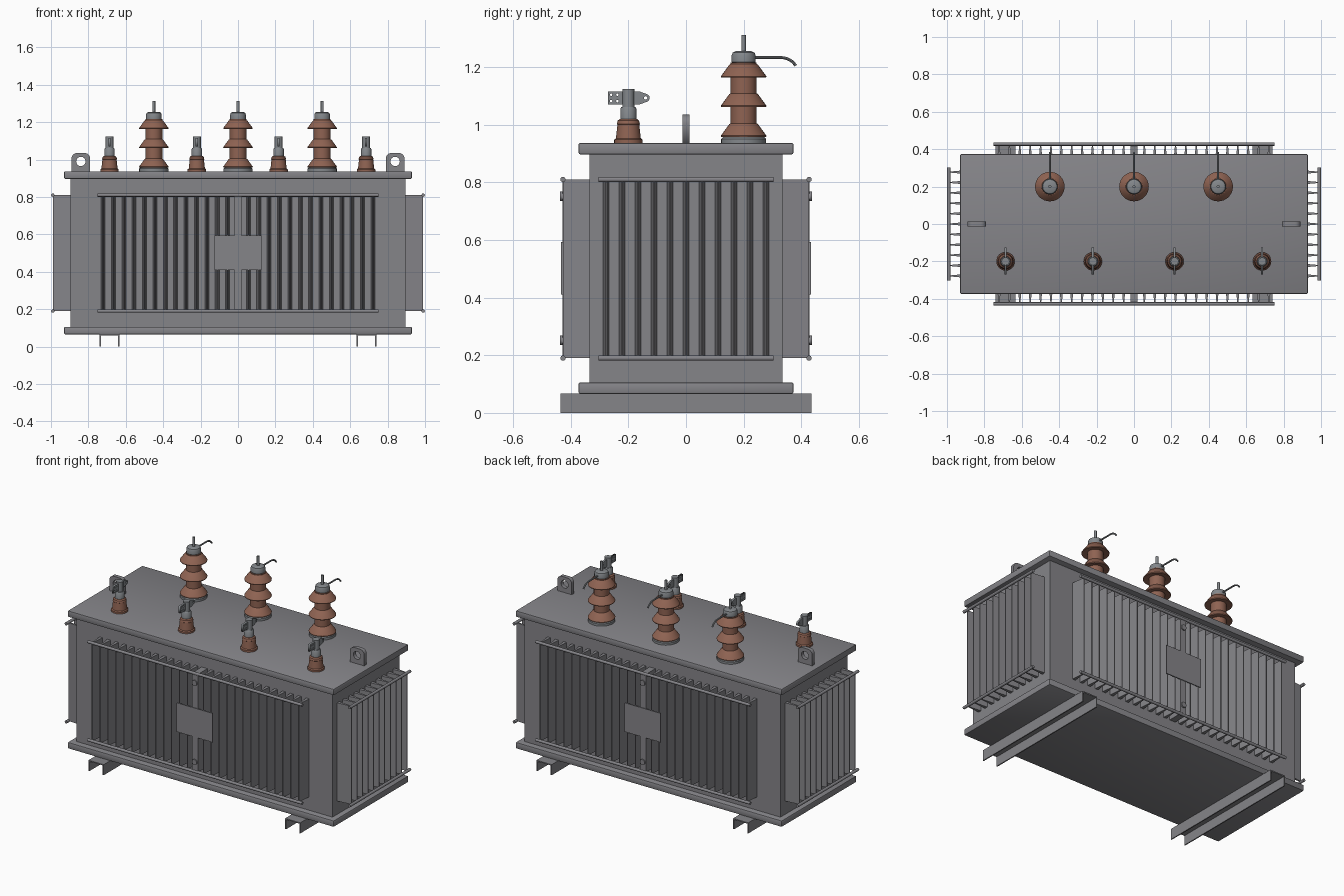
import bpy, bmesh, math
from mathutils import Vector, Matrix

if "Cube" in bpy.data.objects:
    bpy.data.objects.remove(bpy.data.objects["Cube"])


def material(name, rgb):
    m = bpy.data.materials.new(name)
    m.diffuse_color = (*rgb, 1)
    m.use_nodes = True
    m.node_tree.nodes["Principled BSDF"].inputs["Base Color"].default_value = m.diffuse_color
    return m


GREY = material("tank grey", (0.235, 0.233, 0.25))
BROWN = material("brown porcelain", (0.275, 0.125, 0.085))
METAL = material("fitting metal", (0.23, 0.245, 0.26))


def add(name, mesh, mat, smooth=False):
    ob = bpy.data.objects.new(name, mesh)
    bpy.context.collection.objects.link(ob)
    mesh.materials.clear()
    mesh.materials.append(mat)
    if smooth:
        bpy.ops.object.select_all(action='DESELECT')
        ob.select_set(True)
        bpy.context.view_layer.objects.active = ob
        bpy.ops.object.shade_smooth_by_angle(angle=math.radians(35))
    return ob


def from_bm(name, bm, mat, smooth=False):
    bmesh.ops.recalc_face_normals(bm, faces=bm.faces)
    me = bpy.data.meshes.new(name)
    bm.to_mesh(me)
    bm.free()
    return add(name, me, mat, smooth)


def bm_box(bm, lo, hi):
    lo, hi = Vector(lo), Vector(hi)
    m = Matrix.Translation((lo + hi) / 2) @ Matrix.Diagonal((*(hi - lo), 1))
    bmesh.ops.create_cube(bm, size=1, matrix=m)


def box(name, lo, hi, mat=GREY, bevel=0):
    bm = bmesh.new()
    bm_box(bm, lo, hi)
    if bevel:
        bmesh.ops.bevel(bm, geom=bm.edges[:], offset=bevel, segments=2, affect='EDGES', profile=0.5)
    return from_bm(name, bm, mat, bool(bevel))


def rod(name, a, b, r, mat=GREY, n=16):
    a, b = Vector(a), Vector(b)
    bm = bmesh.new()
    rot = (b - a).to_track_quat('Z', 'Y').to_matrix().to_4x4()
    bmesh.ops.create_cone(bm, cap_ends=True, segments=n, radius1=r, radius2=r,
                          depth=(b - a).length, matrix=Matrix.Translation((a + b) / 2) @ rot)
    return from_bm(name, bm, mat, True)


def lathe(name, x, y, profile, mat, n=32):
    bm = bmesh.new()
    rings = [[bm.verts.new((x + r * math.cos(2 * math.pi * i / n),
                            y + r * math.sin(2 * math.pi * i / n), z)) for i in range(n)]
             for r, z in profile]
    for p, q in zip(rings, rings[1:]):
        for i in range(n):
            bm.faces.new((p[i], p[(i + 1) % n], q[(i + 1) % n], q[i]))
    bm.faces.new(rings[0])
    bm.faces.new(rings[-1])
    return from_bm(name, bm, mat, True)


def arc(cx, cy, r, a0, a1, n):
    return [(cx + r * math.cos(math.radians(a0 + (a1 - a0) * i / n)),
             cy + r * math.sin(math.radians(a0 + (a1 - a0) * i / n))) for i in range(n + 1)]


def plate(name, loops, thick, loc, rot, mat):
    """Flat plate from an outline plus hole loops."""
    cu = bpy.data.curves.new(name, 'CURVE')
    cu.dimensions = '2D'
    cu.fill_mode = 'BOTH'
    cu.extrude = thick / 2
    for pts in loops:
        s = cu.splines.new('POLY')
        s.points.add(len(pts) - 1)
        for p, c in zip(s.points, pts):
            p.co = (c[0], c[1], 0, 1)
        s.use_cyclic_u = True
    tmp = bpy.data.objects.new("temp", cu)
    bpy.context.collection.objects.link(tmp)
    dg = bpy.context.evaluated_depsgraph_get()
    me = bpy.data.meshes.new_from_object(tmp.evaluated_get(dg))
    bpy.data.objects.remove(tmp)
    bpy.data.curves.remove(cu)
    ob = add(name, me, mat)
    ob.location = loc
    ob.rotation_euler = rot
    return ob


def hole(cx, cy, r, n=16):
    return arc(cx, cy, r, 0, 360, n)[:-1]


# tank, lid and base flange
box("tank_body", (-0.895, -0.335, 0.09), (0.895, 0.335, 0.91))
box("tank_lid", (-0.93, -0.373, 0.897), (0.93, 0.373, 0.937), bevel=0.006)
box("base_flange", (-0.93, -0.373, 0.066), (0.93, 0.373, 0.106), bevel=0.006)

# skid channels, open downwards
for s in (-1, 1):
    bm = bmesh.new()
    c = s * 0.687
    bm_box(bm, (c - 0.053, -0.435, 0.06), (c + 0.053, 0.435, 0.067))
    for t in (-1, 1):
        e = c + t * 0.0495
        bm_box(bm, (e - 0.0035, -0.435, 0), (e + 0.0035, 0.435, 0.061))
    from_bm("skid_channel", bm, GREY)


# tapered cooling fins
def fins(name, positions, inner, outer, swap):
    bm = bmesh.new()
    for p in positions:
        sec = [(p - 0.011, inner), (p - 0.0025, outer), (p + 0.0025, outer), (p + 0.011, inner)]
        if swap:
            sec = [(b, a) for a, b in sec]
        lo = [bm.verts.new((*c, 0.19)) for c in sec]
        hi = [bm.verts.new((*c, 0.81)) for c in sec]
        bm.faces.new(lo)
        bm.faces.new(hi)
        for i in range(4):
            j = (i + 1) % 4
            bm.faces.new((lo[i], lo[j], hi[j], hi[i]))
    from_bm(name, bm, GREY)


for s in (-1, 1):
    fins("long_side_fins", [i * 0.0555 for i in range(-13, 14) if i], s * 0.333, s * 0.427, False)
    fins("end_fins", [i * 0.0555 for i in range(-5, 6)], s * 0.893, s * 0.988, True)
    for z in (0.19, 0.81):
        rod("long_fin_rail", (-0.75, s * 0.427, z), (0.75, s * 0.427, z), 0.009)
        rod("end_fin_rail", (s * 0.99, -0.303, z), (s * 0.99, 0.303, z), 0.009)
    # centre stiffener with blank plate and bolts
    y0, y1 = sorted((s * 0.333, s * 0.429))
    box("centre_stiffener", (-0.02, y0, 0.19), (0.02, y1, 0.81))
    y0, y1 = sorted((s * 0.427, s * 0.433))
    box("side_plate", (-0.125, y0, 0.41), (0.125, y1, 0.593))
    for z in (0.252, 0.752):
        rod("stiffener_bolt", (0, s * 0.427, z), (0, s * 0.437, z), 0.017)
    # lifting lug
    out = [(-0.05, 0), (0.05, 0)] + arc(0.02, 0.07, 0.03, 0, 90, 6) + arc(-0.02, 0.07, 0.03, 90, 180, 6)
    plate("lifting_lug", [out, hole(0, 0.055, 0.025, 24)], 0.025,
          (s * 0.84, 0, 0.935), (math.pi / 2, 0, 0), GREY)

# tall rear bushings
for x in (-0.45, 0, 0.45):
    y = 0.2
    lathe("rear_bushing_base", x, y, [(0.078, 0.93), (0.078, 0.951), (0.072, 0.957)], METAL)
    prof = [(0.045, 0.95)]
    for z in (0.958, 1.062, 1.164):
        prof += [(0.045, z + 0.004), (0.078, z), (0.079, z + 0.004), (0.05, z + 0.044), (0.045, z + 0.047)]
    lathe("rear_bushing_insulator", x, y, prof + [(0.045, 1.216)], BROWN)
    lathe("rear_bushing_cap", x, y, [(0.036, 1.212), (0.042, 1.218), (0.042, 1.24), (0.038, 1.25), (0.028, 1.255)], METAL)
    rod("rear_bushing_stud", (x, y, 1.25), (x, y, 1.312), 0.008, METAL)
    cu = bpy.data.curves.new("lead", 'CURVE')
    cu.dimensions = '3D'
    cu.bevel_depth = 0.005
    cu.bevel_resolution = 2
    cu.use_fill_caps = True
    sp = cu.splines.new('POLY')
    pts = [(0.23, 1.233)] + [(a, b) for a, b in arc(0.33, 1.173, 0.06, 90, 32, 6)]
    sp.points.add(len(pts) - 1)
    for p, (a, b) in zip(sp.points, pts):
        p.co = (x, a, b, 1)
    tmp = bpy.data.objects.new("temp", cu)
    bpy.context.collection.objects.link(tmp)
    me = bpy.data.meshes.new_from_object(tmp.evaluated_get(bpy.context.evaluated_depsgraph_get()))
    bpy.data.objects.remove(tmp)
    bpy.data.curves.remove(cu)
    add("lead_wire", me, METAL, True)

# short front bushings with flag terminals
for x in (-0.687, -0.22, 0.217, 0.685):
    y = -0.2
    lathe("front_bushing_insulator", x, y,
          [(0.049, 0.93), (0.049, 0.948), (0.043, 0.953), (0.038, 1.0), (0.04, 1.002),
           (0.037, 1.014), (0.03, 1.02)], BROWN)
    lathe("front_bushing_collar", x, y, [(0.028, 1.015), (0.028, 1.056), (0.024, 1.062)], METAL)
    lathe("terminal_clamp", x, y, [(0.021, 1.06), (0.021, 1.124)], METAL, 16)
    # flag: four-hole pad on one side, rounded one-hole tongue on the other
    out = [(-0.07, -0.022), (0.04, -0.022)] + arc(0.06, 0, 0.014, -70, 70, 8) + [(0.04, 0.022), (-0.07, 0.022)]
    holes = [hole(a, b, 0.0045, 12) for a in (-0.06, -0.038) for b in (-0.011, 0.011)]
    plate("terminal_flag", [out, hole(0.06, 0, 0.006, 12)] + holes, 0.012,
          (x, y, 1.093), (math.pi / 2, 0, math.pi / 2), METAL)
